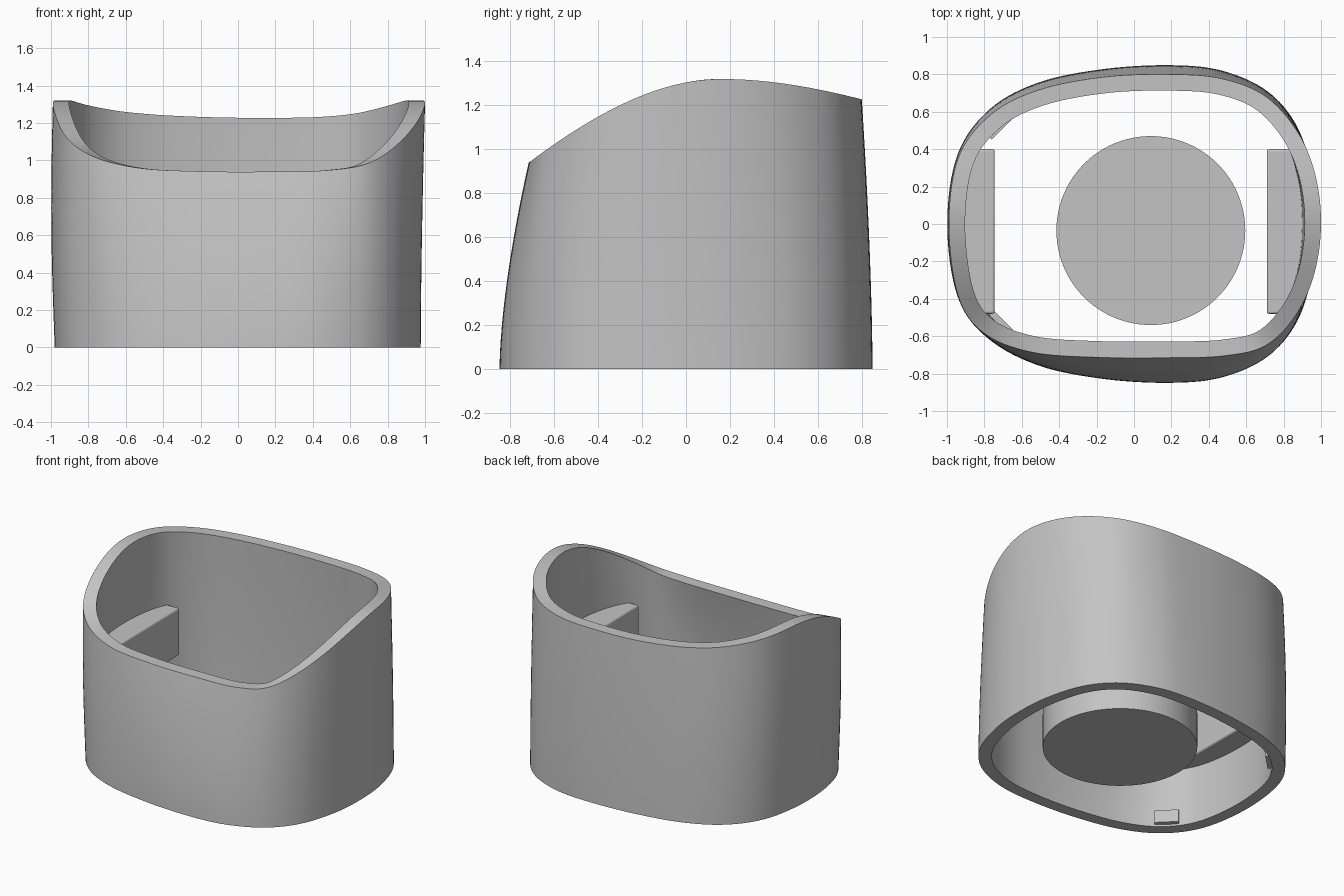
import bpy
import bmesh
from math import sin, pi, radians
from mathutils import Vector

if "Cube" in bpy.data.objects:
    bpy.data.objects.remove(bpy.data.objects["Cube"])

grey = bpy.data.materials.new("matte_grey")
grey.use_nodes = True
colour = (0.55, 0.55, 0.55, 1)
grey.diffuse_color = colour
grey.node_tree.nodes["Principled BSDF"].inputs["Base Color"].default_value = colour

WALL = 0.087
ROWS = 14


def add_object(name, bm, angle=35):
    bmesh.ops.recalc_face_normals(bm, faces=bm.faces)
    mesh = bpy.data.meshes.new(name)
    bm.to_mesh(mesh)
    bm.free()
    obj = bpy.data.objects.new(name, mesh)
    bpy.context.collection.objects.link(obj)
    mesh.materials.append(grey)
    bpy.ops.object.select_all(action="DESELECT")
    obj.select_set(True)
    bpy.context.view_layer.objects.active = obj
    bpy.ops.object.shade_smooth_by_angle(angle=radians(angle))
    return obj


def smooth_loop(points, steps=8):
    """Closed Catmull-Rom curve through the points."""
    pts = [Vector(p) for p in points]
    n = len(pts)
    result = []
    for i in range(n):
        a, b, c, d = (pts[(i + k) % n] for k in (-1, 0, 1, 2))
        for s in range(steps):
            t = s / steps
            result.append(0.5 * (2 * b + (c - a) * t + (2 * a - 5 * b + 4 * c - d) * t ** 2
                                 + (3 * b - a - 3 * c + d) * t ** 3))
    return result


def inset_loop(loop, distance):
    """Move a counter-clockwise outline inward along its normals."""
    result = []
    for i, p in enumerate(loop):
        along = (loop[(i + 1) % len(loop)] - loop[i - 1]).normalized()
        result.append(p + Vector((-along.y, along.x)) * distance)
    return result


def rim_height(y):
    """Saddle-shaped top edge: steep toward the front, shallow at the back."""
    d = abs(y - 0.16)
    if y < 0.16:
        return 1.32 - 0.637 * d ** 2 + 0.161 * d ** 3
    return 1.32 - 0.281 * d ** 2 + 0.086 * d ** 3


# Outlines of the foot and the rim
half = [(.977, 0), (.955, .26), (.87, .525), (.71, .712), (.47, .82), (.2, .849),
        (-.15, .83), (-.5, .76), (-.76, .62), (-.925, .38), (-.98, 0)]
foot = smooth_loop(half + [(x, -y) for x, y in half[-2:0:-1]])
rim = smooth_loop([(1, 0), (.968, .27), (.87, .5), (.7, .685), (.47, .777), (.2, .8),
                   (-.15, .787), (-.5, .72), (-.76, .59), (-.937, .36), (-.99, 0),
                   (-.94, -.385), (-.803, -.583), (-.55, -.685), (-.2, -.713), (.2, -.715),
                   (.48, -.705), (.7, -.652), (.86, -.495), (.963, -.27)])
heights = [rim_height(p.y) for p in rim]

# Shell: leaning outer and inner walls joined by a flat rim and foot
bm = bmesh.new()
rings = []
for inset in (0, WALL):
    low, high = (inset_loop(loop, inset) for loop in (foot, rim))
    wall = []
    for r in range(ROWS + 1):
        t = r / ROWS
        ring = []
        for a, b, z in zip(low, high, heights):
            p = a.lerp(b, t ** 1.6)
            if p.x < 0:
                p.x *= 1 + 0.015 * sin(pi * t)
            ring.append(bm.verts.new((p.x, p.y, z * t)))
        wall.append(ring)
    rings += wall if inset == 0 else wall[::-1]
for k, ring in enumerate(rings):
    nxt = rings[(k + 1) % len(rings)]
    for i in range(len(ring)):
        j = (i + 1) % len(ring)
        bm.faces.new((ring[i], ring[j], nxt[j], nxt[i]))
add_object("shell", bm)

# Round puck inside the shell
bm = bmesh.new()
bmesh.ops.create_cone(bm, cap_ends=True, segments=96, radius1=0.505, radius2=0.505, depth=0.25)
add_object("inner_disc", bm).location = (0.09, -0.035, 0.2)

# Blocks on the two side walls: flat inner face, back following the wall
middle = [a.lerp(b, 0.3) for a, b in zip(foot, rim)]
buried = inset_loop(middle, WALL * 0.6)
FRONT, BACK = -0.48, 0.4
for name, near in (("right_block", -0.745), ("left_block", 0.71)):
    curve = sorted((p for p in buried if p.x * near > 0 and FRONT < p.y < BACK), key=lambda p: p.y)
    outline = ([(near, FRONT), (curve[0].x, FRONT)] + [tuple(p) for p in curve[1:-1]]
               + [(curve[-1].x, BACK), (near, BACK)])
    bm = bmesh.new()
    base = bm.faces.new([bm.verts.new((x, y, 0.43)) for x, y in outline])
    top = bmesh.ops.extrude_face_region(bm, geom=[base])["geom"]
    bmesh.ops.translate(bm, vec=(0, 0, 0.34), verts=[v for v in top if isinstance(v, bmesh.types.BMVert)])
    soft = add_object(name, bm).modifiers.new("soft_edges", "BEVEL")
    soft.width = 0.012
    soft.segments = 3

# Small tabs low in the two right-hand corners
for name, side in (("back_tab", 1), ("front_tab", -1)):
    bm = bmesh.new()
    bmesh.ops.create_cube(bm, size=1)
    bmesh.ops.scale(bm, vec=(0.16, 0.09, 0.09), verts=bm.verts)
    tab = add_object(name, bm)
    tab.location = (-0.735, side * 0.54, 0.06)
    tab.rotation_euler.z = side * radians(45)
